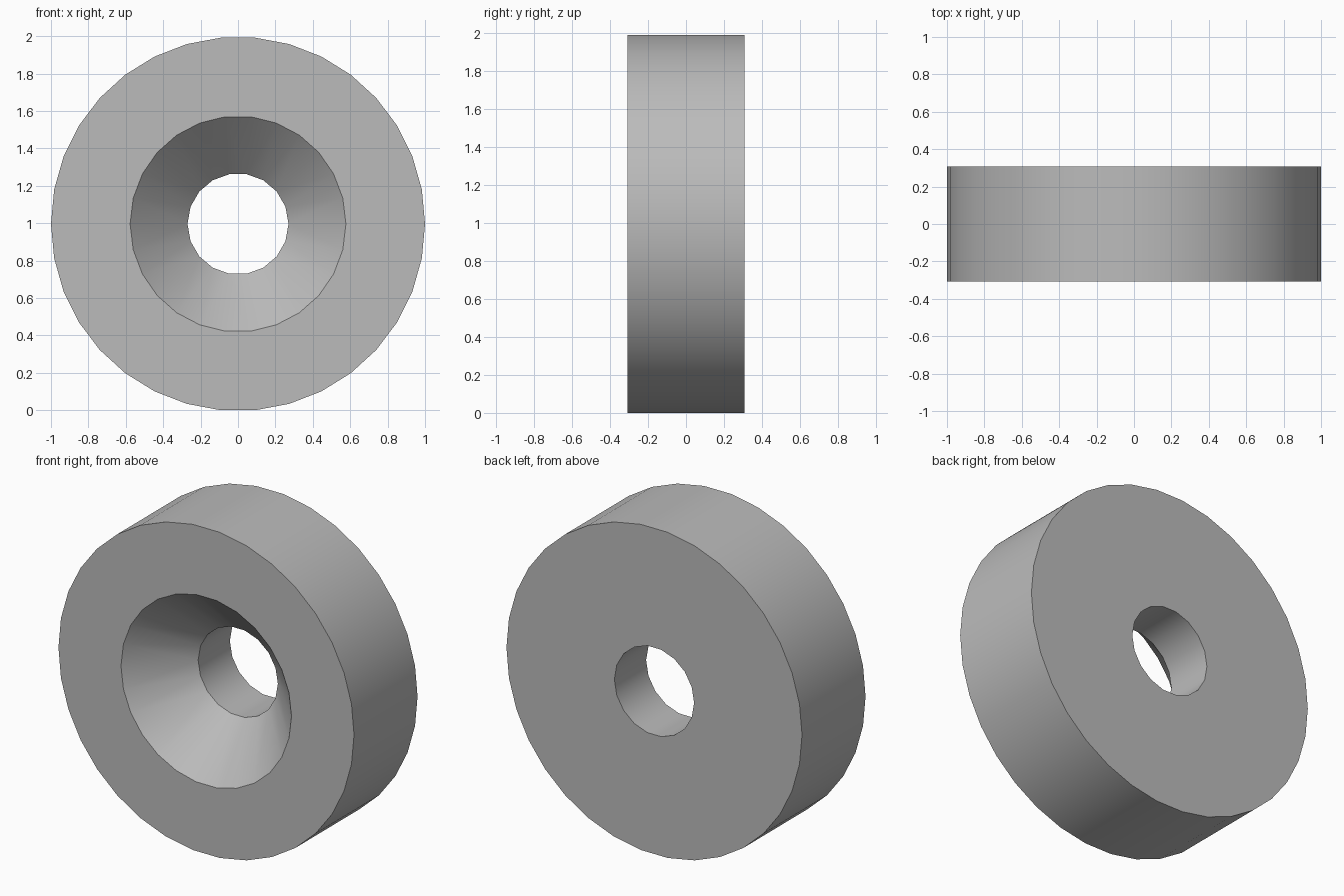
import bpy, bmesh, math

if "Cube" in bpy.data.objects:
    bpy.data.objects.remove(bpy.data.objects["Cube"])

HALF = 0.307                          # half thickness along y
CZ = math.cos(math.pi / 34)           # axis height: a flat of the rim rests on z = 0

grey = bpy.data.materials.new("mid grey")
grey.diffuse_color = (0.5, 0.5, 0.5, 1)
grey.use_nodes = True
grey.node_tree.nodes["Principled BSDF"].inputs["Base Color"].default_value = grey.diffuse_color

bm = bmesh.new()


def ring(radius, y, sides):
    """Circle of vertices around the y axis, first vertex at +x."""
    step = 2 * math.pi / sides
    return [bm.verts.new((radius * math.cos(i * step), y, CZ + radius * math.sin(i * step)))
            for i in range(sides)]


def stitch(a, b):
    """Skin between two rings, which may have different side counts."""
    na, nb = len(a), len(b)
    if na == nb:
        for i in range(na):
            j = (i + 1) % na
            bm.faces.new((a[i], a[j], b[j], b[i]))
        return
    i = j = 0
    while i < na or j < nb:
        if j == nb or (i < na and (i + 0.5) / na <= (j + 0.5) / nb):
            bm.faces.new((a[i % na], a[(i + 1) % na], b[j % nb]))
            i += 1
        else:
            bm.faces.new((a[i % na], b[(j + 1) % nb], b[j % nb]))
            j += 1


# Rim, front mouth of the countersink, and bore
rim_front = ring(1.0, -HALF, 34)
rim_back = ring(1.0, HALF, 34)
mouth = ring(0.577, -HALF, 26)
bore_front = ring(0.27, 0.0, 18)
bore_back = ring(0.27, HALF, 18)

# Closed loop of surfaces: outer wall, front face, cone, bore, back face
loop = [rim_back, rim_front, mouth, bore_front, bore_back, rim_back]
for a, b in zip(loop, loop[1:]):
    stitch(a, b)
bmesh.ops.recalc_face_normals(bm, faces=bm.faces)

mesh = bpy.data.meshes.new("countersunk_ring")
bm.to_mesh(mesh)
bm.free()
mesh.materials.append(grey)
obj = bpy.data.objects.new("countersunk_ring", mesh)
bpy.context.collection.objects.link(obj)
bpy.context.view_layer.objects.active = obj
obj.select_set(True)
bpy.ops.object.shade_smooth_by_angle(angle=math.radians(30))
